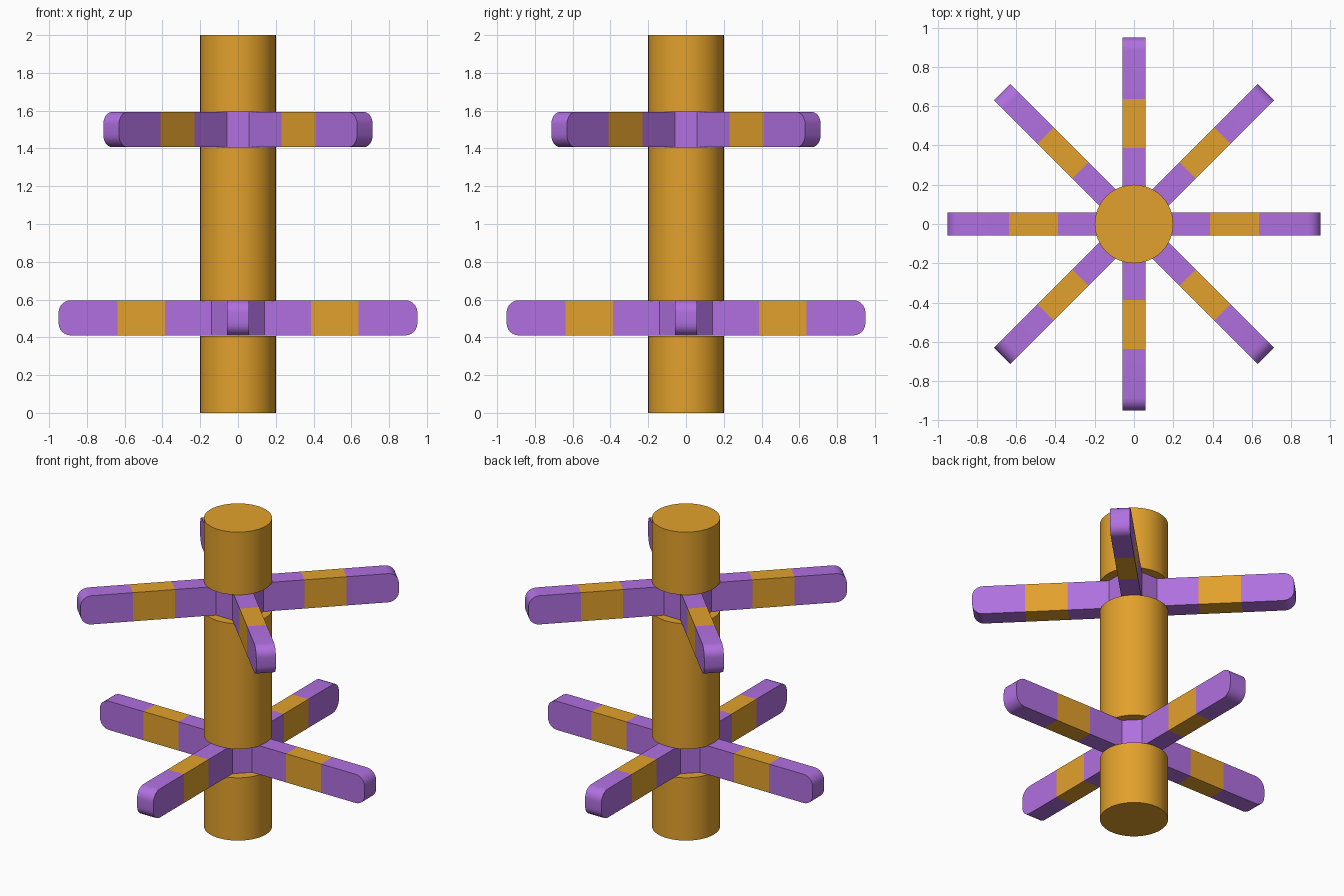
import bpy, bmesh, math
from mathutils import Vector, Matrix

if "Cube" in bpy.data.objects:
    bpy.data.objects.remove(bpy.data.objects["Cube"])


def material(name, color):
    m = bpy.data.materials.new(name)
    m.diffuse_color = (*color, 1)
    m.use_nodes = True
    m.node_tree.nodes["Principled BSDF"].inputs["Base Color"].default_value = m.diffuse_color
    return m


ORANGE = material("golden_orange", (0.76, 0.355, 0.025))
PURPLE = material("purple", (0.434, 0.162, 0.745))

HALF = 0.093              # half height of the arms
APOTHEM = 0.1414          # octagonal hub, centre to face
BAND = (0.386, 0.637)     # orange band along each arm
TIP = 0.95                # arm length from the axis


def finish(bm, name, mats):
    bmesh.ops.recalc_face_normals(bm, faces=bm.faces)
    mesh = bpy.data.meshes.new(name)
    bm.to_mesh(mesh)
    bm.free()
    for m in mats:
        mesh.materials.append(m)
    obj = bpy.data.objects.new(name, mesh)
    bpy.context.collection.objects.link(obj)
    bpy.ops.object.select_all(action='DESELECT')
    obj.select_set(True)
    bpy.context.view_layer.objects.active = obj
    bpy.ops.object.shade_smooth_by_angle(angle=math.radians(30))
    return obj


# One cylinder section of the post
def post_section(name, z0, z1):
    bm = bmesh.new()
    bmesh.ops.create_cone(bm, cap_ends=True, segments=48, radius1=0.2, radius2=0.2,
                          depth=z1 - z0, matrix=Matrix.Translation((0, 0, (z0 + z1) / 2)))
    finish(bm, name, [ORANGE])


# Octagonal hub with four arms extruded from alternate sides
def cross(name, z, turn):
    bm = bmesh.new()
    r = APOTHEM / math.cos(math.pi / 8)
    bmesh.ops.create_cone(bm, cap_ends=True, segments=8, radius1=r, radius2=r,
                          depth=2 * HALF, matrix=Matrix.Rotation(math.pi / 8, 4, 'Z'))
    bm.normal_update()
    directions = [Vector((1, 0, 0)), Vector((0, 1, 0)), Vector((-1, 0, 0)), Vector((0, -1, 0))]
    sides = [(d, max(bm.faces, key=lambda f: f.normal.dot(d))) for d in directions]
    tip_edges = []
    for d, face in sides:
        for dist in (*BAND, TIP):
            face = bmesh.ops.extrude_discrete_faces(bm, faces=[face])["faces"][0]
            for v in face.verts:
                v.co += d * (dist - v.co.dot(d))
        tip_edges += [e for e in face.edges
                      if abs(e.verts[0].co.z - e.verts[1].co.z) < 1e-4]
    # rounded arm ends
    bmesh.ops.bevel(bm, geom=tip_edges, offset=0.065, offset_type='OFFSET',
                    segments=6, profile=0.5, affect='EDGES')
    # orange bands by distance from the axis
    for f in bm.faces:
        c = f.calc_center_median()
        f.material_index = 1 if BAND[0] < c.xy.length < BAND[1] else 0
    bm.transform(Matrix.Translation((0, 0, z)) @ Matrix.Rotation(turn, 4, 'Z'))
    finish(bm, name, [PURPLE, ORANGE])


post_section("post_bottom", 0, 0.5 - HALF)
post_section("post_middle", 0.5 + HALF, 1.5 - HALF)
post_section("post_top", 1.5 + HALF, 2)
cross("lower_arms", 0.503, 0)
cross("upper_arms", 1.5, math.pi / 4)
